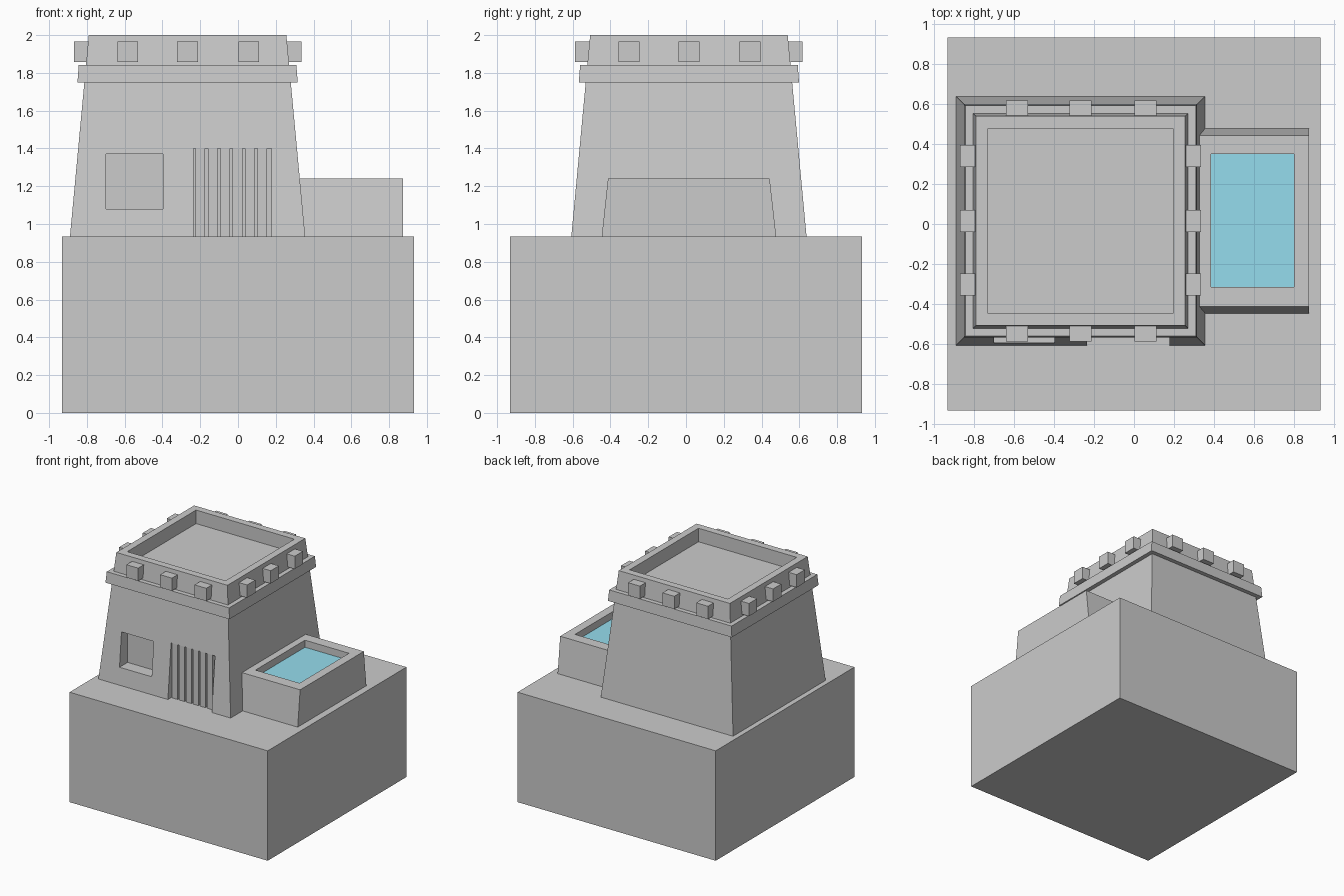
import bpy
import bmesh

if "Cube" in bpy.data.objects:
    bpy.data.objects.remove(bpy.data.objects["Cube"])

CX, CY = -0.267, 0.0155      # tower centre
GROUND, TOP = 0.935, 2.0


def taper(name, low, high, z0, z1):
    """Block between two rectangles (x0, x1, y0, y1) at heights z0 and z1."""
    bm = bmesh.new()
    rings = []
    for (x0, x1, y0, y1), z in ((low, z0), (high, z1)):
        rings.append([bm.verts.new((x, y, z)) for x, y in
                      ((x0, y0), (x1, y0), (x1, y1), (x0, y1))])
    a, b = rings
    bm.faces.new(a[::-1])
    bm.faces.new(b)
    for i in range(4):
        j = (i + 1) % 4
        bm.faces.new((a[i], a[j], b[j], b[i]))
    mesh = bpy.data.meshes.new(name)
    bm.to_mesh(mesh)
    bm.free()
    obj = bpy.data.objects.new(name, mesh)
    bpy.context.collection.objects.link(obj)
    return obj


def box(name, x0, x1, y0, y1, z0, z1):
    r = (x0, x1, y0, y1)
    return taper(name, r, r, z0, z1)


def square(half):
    return (CX - half, CX + half, CY - half, CY + half)


def cut(obj, *dims):
    """Subtract a box from obj and discard the cutter."""
    cutter = box("cutter", *dims)
    cutter.hide_render = True
    mod = obj.modifiers.new("cut", 'BOOLEAN')
    mod.operation = 'DIFFERENCE'
    mod.solver = 'EXACT'
    mod.object = cutter
    bpy.context.view_layer.objects.active = obj
    bpy.ops.object.modifier_apply(modifier=mod.name)
    bpy.data.objects.remove(cutter, do_unlink=True)


# Ground block
box("ground_block", -0.9325, 0.9325, -0.9325, 0.9325, 0, GROUND)

# Tapered tower with sunken roof, window niche and doorway
tower = taper("tower", square(0.6225), square(0.523), GROUND, TOP)
cut(tower, *square(0.4625), 1.885, 2.2)
cut(tower, -0.70, -0.397, -0.8, -0.485, 1.08, 1.37)
cut(tower, -0.235, 0.178, -0.8, -0.485, 0.8, 1.40)

# Door planks with narrow gaps
for i in range(6):
    x = -0.2247 + i * 0.0655
    box(f"door_plank_{i + 1}", x, x + 0.051, -0.5635, -0.47, GROUND, 1.40)

# Cornice band
taper("cornice", square(0.583), square(0.576), 1.75, 1.842)

# Beam ends, three on each side
h, outer = 0.055, 0.602
for i, t in enumerate((-0.317, 0.0, 0.324)):
    for s, side in ((-1, "low"), (1, "high")):
        d = s * (outer - h)
        for axis, (x, y) in (("x", (CX + d, CY + t)), ("y", (CX + t, CY + d))):
            box(f"beam_end_{axis}_{side}_{i + 1}",
                x - h, x + h, y - h, y + h, 1.857, 1.966)

# Water trough beside the tower
trough = taper("trough", (0.27, 0.874, -0.446, 0.477),
               (0.27, 0.874, -0.413, 0.443), GROUND, 1.24)
cut(trough, 0.385, 0.80, -0.315, 0.35, 1.10, 1.4)

# Water
water = box("water", 0.385, 0.80, -0.315, 0.35, 1.09, 1.18)
mat = bpy.data.materials.new("water_blue")
mat.diffuse_color = (0.3, 0.72, 0.85, 1)
mat.use_nodes = True
mat.node_tree.nodes["Principled BSDF"].inputs["Base Color"].default_value = mat.diffuse_color
water.data.materials.append(mat)
